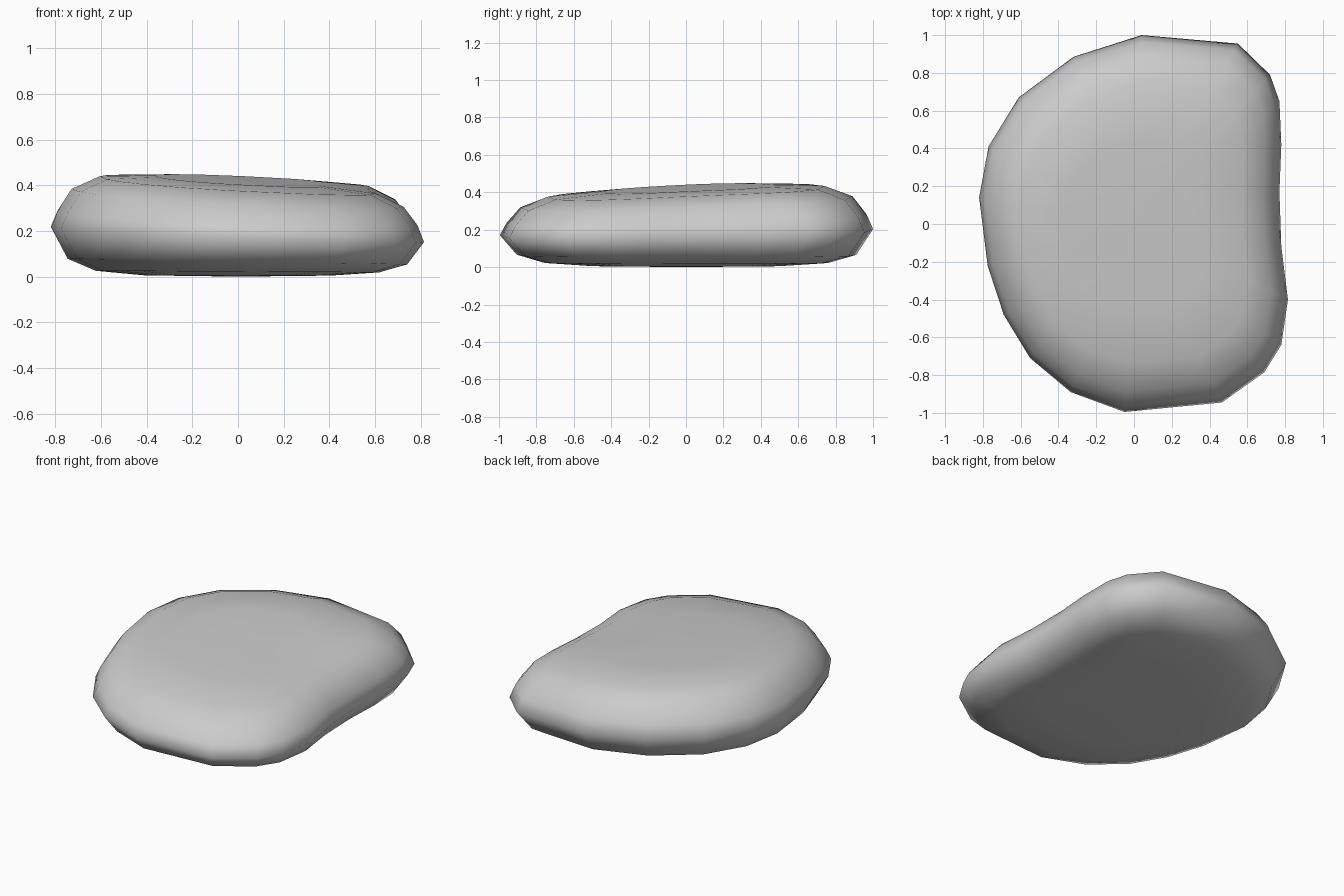
import bpy, bmesh

if "Cube" in bpy.data.objects:
    bpy.data.objects.remove(bpy.data.objects["Cube"])

# Widest outline of the stone, seen from above
outline = [(0.77, 0.17), (0.78, 0.42), (0.77, 0.65), (0.72, 0.79), (0.55, 0.955),
           (0.04, 1.0), (-0.32, 0.885), (-0.61, 0.67), (-0.77, 0.41), (-0.82, 0.14),
           (-0.775, -0.22), (-0.69, -0.48), (-0.55, -0.71), (-0.335, -0.89), (-0.05, -0.995),
           (0.465, -0.945), (0.69, -0.785), (0.78, -0.64), (0.815, -0.4), (0.78, -0.12)]


def top(x, y):
    return 0.418 - 0.05 * x + 0.042 * y


def low(x, y):
    return 1 - 0.25 * x


# Rings from bottom to top: scale of outline, height function
levels = [
    (0.50, lambda x, y: 0.005 * low(x, y)),
    (0.76, lambda x, y: 0.022 * low(x, y)),
    (0.91, lambda x, y: 0.066 * low(x, y)),
    (1.00, lambda x, y: 0.187 - 0.035 * x + 0.018 * y),
    (0.965, lambda x, y: 0.62 * top(x, y)),
    (0.89, lambda x, y: 0.835 * top(x, y)),
    (0.74, lambda x, y: 0.97 * top(x, y)),
    (0.45, lambda x, y: 1.01 * top(x, y)),
]

bm = bmesh.new()
rings = [[bm.verts.new((x * s, y * s, z(x * s, y * s))) for x, y in outline] for s, z in levels]
n = len(outline)

# Skin between rings
for a, b in zip(rings, rings[1:]):
    for i in range(n):
        j = (i + 1) % n
        bm.faces.new((a[i], a[j], b[j], b[i]))

# Close bottom and top with fans
for ring, z in ((rings[0], 0.0), (rings[-1], 0.418)):
    c = bm.verts.new((0, 0, z))
    for i in range(n):
        bm.faces.new((ring[i], ring[(i + 1) % n], c))

bmesh.ops.recalc_face_normals(bm, faces=bm.faces)
for f in bm.faces:
    f.smooth = True

mesh = bpy.data.meshes.new("pebble")
bm.to_mesh(mesh)
bm.free()
bpy.context.collection.objects.link(bpy.data.objects.new("pebble", mesh))
